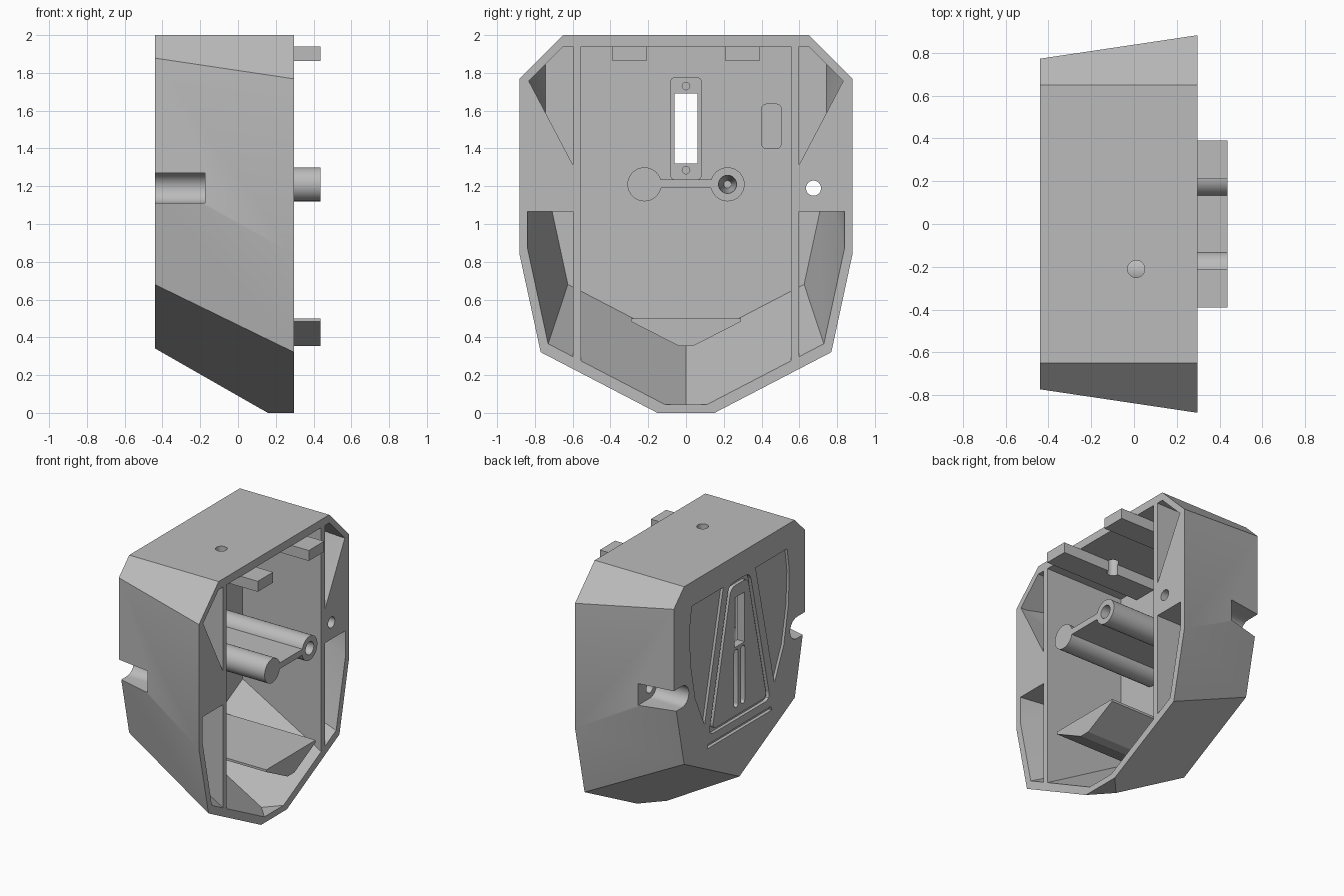
import bpy, bmesh, math
from mathutils import Vector

if "Cube" in bpy.data.objects:
    bpy.data.objects.remove(bpy.data.objects["Cube"])

grey = bpy.data.materials.new("plain grey")
grey.diffuse_color = (0.5, 0.5, 0.5, 1)
grey.use_nodes = True
grey.node_tree.nodes["Principled BSDF"].inputs["Base Color"].default_value = grey.diffuse_color


def finish(bm, name):
    bmesh.ops.recalc_face_normals(bm, faces=bm.faces)
    me = bpy.data.meshes.new(name)
    bm.to_mesh(me)
    bm.free()
    me.materials.append(grey)
    ob = bpy.data.objects.new(name, me)
    bpy.context.collection.objects.link(ob)
    return ob


def housing(name, x0, x1, z0, z1, side, low, keel, chamfer, extra=()):
    """Tapered convex block, carved from a cube by planes (normal, distance)."""
    planes = [((-1, 0, 0), -x0), ((1, 0, 0), x1), ((0, 0, -1), -z0), ((0, 0, 1), z1)]
    for s in (1, -1):
        planes += [((-0.149, s, 0), side - 0.0447),
                   ((-0.267, s, -0.216), low - 0.0801),
                   ((-0.571, 0.52 * s, -1), -keel - 0.1713),
                   ((0, s, 1), chamfer)]
    planes += list(extra)
    bm = bmesh.new()
    bmesh.ops.create_cube(bm, size=6)
    for n, d in planes:
        n = Vector(n)
        bmesh.ops.bisect_plane(bm, geom=bm.verts[:] + bm.edges[:] + bm.faces[:], dist=1e-5,
                               plane_co=n * d / n.length_squared, plane_no=n, clear_outer=True)
        rim = [e for e in bm.edges if e.is_boundary]
        if rim:
            bmesh.ops.holes_fill(bm, edges=rim, sides=0)
    return finish(bm, name)


def prism(name, pts, x0, x1):
    """Extrude a (y, z) outline along x."""
    bm = bmesh.new()
    a = [bm.verts.new((x0, y, z)) for y, z in pts]
    b = [bm.verts.new((x1, y, z)) for y, z in pts]
    bm.faces.new(a)
    bm.faces.new(b)
    for i in range(len(pts)):
        j = (i + 1) % len(pts)
        bm.faces.new((a[i], a[j], b[j], b[i]))
    return finish(bm, name)


def rect(y0, y1, z0, z1):
    return [(y0, z0), (y1, z0), (y1, z1), (y0, z1)]


def rounded(pts, r, seg=4):
    """Round every corner of an outline."""
    out = []
    for i, p in enumerate(pts):
        p = Vector(p)
        a, b = Vector(pts[i - 1]), Vector(pts[(i + 1) % len(pts)])
        a, b = p + (a - p).normalized() * r, p + (b - p).normalized() * r
        for k in range(seg + 1):
            t = k / seg
            out.append(tuple(a * (1 - t) ** 2 + p * 2 * t * (1 - t) + b * t * t))
    return out


def rod(name, y, z, r0, x0, x1, r1=None, seg=32):
    """Cylinder or cone along x, radius r0 at x0 and r1 at x1."""
    bm = bmesh.new()
    bmesh.ops.create_cone(bm, cap_ends=True, segments=seg, radius1=r0,
                          radius2=r0 if r1 is None else r1, depth=x1 - x0)
    for v in bm.verts:
        v.co = ((x0 + x1) / 2 + v.co.z, y + v.co.x, z + v.co.y)
    return finish(bm, name)


def boolean(target, tool, op='DIFFERENCE', keep=False):
    m = target.modifiers.new("bool", 'BOOLEAN')
    m.object, m.operation, m.solver = tool, op, 'EXACT'
    bpy.context.view_layer.objects.active = target
    bpy.ops.object.modifier_apply(modifier=m.name)
    if not keep:
        bpy.data.objects.remove(tool)


def smooth(ob):
    bpy.ops.object.select_all(action='DESELECT')
    ob.select_set(True)
    bpy.context.view_layer.objects.active = ob
    bpy.ops.object.shade_smooth_by_angle(angle=math.radians(30))


BACK, FLOOR, RIM, TIP = -0.44, -0.35, 0.296, 0.436

# outer shell
shell = housing("shell", BACK, RIM, 0, 2, 0.882, 0.701, -0.081, 2.65)
inner = dict(side=0.84, low=0.652, keel=-0.016, chamfer=2.59)

# main cavity between the two upright ribs
boolean(shell, housing("cavity", FLOOR, 0.5, 0.045, 1.94, **inner,
                       extra=[((0, 1, 0), 0.555), ((0, -1, 0), 0.555)]))
# side pockets below and above the screw bosses
for s in (1, -1):
    rib = ((0, -s, 0), -0.597)
    boolean(shell, housing("low_pocket", FLOOR, 0.5, 0.045, 1.065, **inner, extra=[rib]))
    boolean(shell, housing("high_pocket", FLOOR, 0.5, 1.2, 1.94, **inner,
                           extra=[rib, ((0, 1.9 * s, -1), 1.9 * 0.597 - 1.31)]))
    # screw holes, and the counterbores that break out through the sides
    boolean(shell, rod("screw_hole", s * 0.675, 1.19, 0.04, -0.6, 0.6))
    arc = [(s * (0.675 - 0.08 * math.sin(math.pi * k / 16)),
            1.19 + 0.08 * math.cos(math.pi * k / 16)) for k in range(17)]
    boolean(shell, prism("counterbore", arc + [(s * 1.1, 1.11), (s * 1.1, 1.27)], -0.6, -0.175))
    # curved decorative panels on the closed face
    panel = [(0.19, 1.82), (0.56, 1.82), (0.585, 1.65), (0.575, 1.4), (0.52, 1.12), (0.41, 0.88)]
    boolean(shell, prism("panel", [(s * y, z) for y, z in panel], -0.6, BACK + 0.02))

# tapered groove and base groove on the closed face
groove = prism("groove", rounded([(-0.36, 0.78), (0.36, 0.78), (0.125, 1.81), (-0.125, 1.81)], 0.06),
               -0.6, BACK + 0.025)
boolean(groove, prism("island", rounded([(-0.32, 0.81), (0.32, 0.81), (0.1, 1.78), (-0.1, 1.78)], 0.05),
                      -0.8, 0))
boolean(shell, groove)
boolean(shell, prism("base_groove", [(-0.38, 0.69), (0.38, 0.69), (0.37, 0.72), (-0.37, 0.72)],
                     -0.6, BACK + 0.025))
# switch window with its recess, and two blind slots below it
boolean(shell, prism("switch_recess", rounded(rect(-0.08, 0.08, 1.235, 1.775), 0.025), FLOOR - 0.03, -0.2))
boolean(shell, prism("window", rect(-0.06, 0.06, 1.32, 1.69), -0.6, -0.2))
for s in (1, -1):
    boolean(shell, prism("slot", rounded(rect(s * 0.04 - 0.022, s * 0.04 + 0.022, 0.87, 1.3), 0.02),
                         -0.6, BACK + 0.035))
for z in (1.285, 1.73):
    boolean(shell, rod("switch_screw", 0, z, 0.02, -0.405, -0.2, seg=16))
# small recess beside the switch
boolean(shell, prism("side_recess", rounded(rect(0.4, 0.505, 1.4, 1.635), 0.03), FLOOR - 0.02, -0.2))

# support tabs under the ceiling
tabs = [prism("ceiling_tab", rect(s * 0.3 - 0.09, s * 0.3 + 0.09, 1.862, 1.94), FLOOR, TIP)
        for s in (1, -1)]
# vertical hole in the top
bm = bmesh.new()
bmesh.ops.create_cone(bm, cap_ends=True, segments=32, radius1=0.04, radius2=0.04, depth=0.4)
bmesh.ops.translate(bm, verts=bm.verts, vec=(0.01, -0.21, 1.98))
drill = finish(bm, "top_drill")
boolean(tabs[1], drill, keep=True)
boolean(shell, drill)

# twin posts joined by a web
posts = prism("posts", rect(-0.2, 0.2, 1.19, 1.235), FLOOR - 0.01, TIP)
for s in (1, -1):
    boolean(posts, rod("post", s * 0.22, 1.21, 0.09, FLOOR - 0.01, TIP), 'UNION')
for s in (1, -1):
    boolean(posts, rod("post_hole", s * 0.22, 1.21, 0.02, 0.0, TIP + 0.001, 0.048))

# shelf with a V-shaped underside
prism("shelf", [(-0.29, 0.5), (-0.29, 0.483), (-0.04, 0.355), (0.04, 0.355), (0.29, 0.483), (0.29, 0.5)],
      FLOOR, TIP)

for ob in (shell, posts, tabs[1]):
    smooth(ob)
